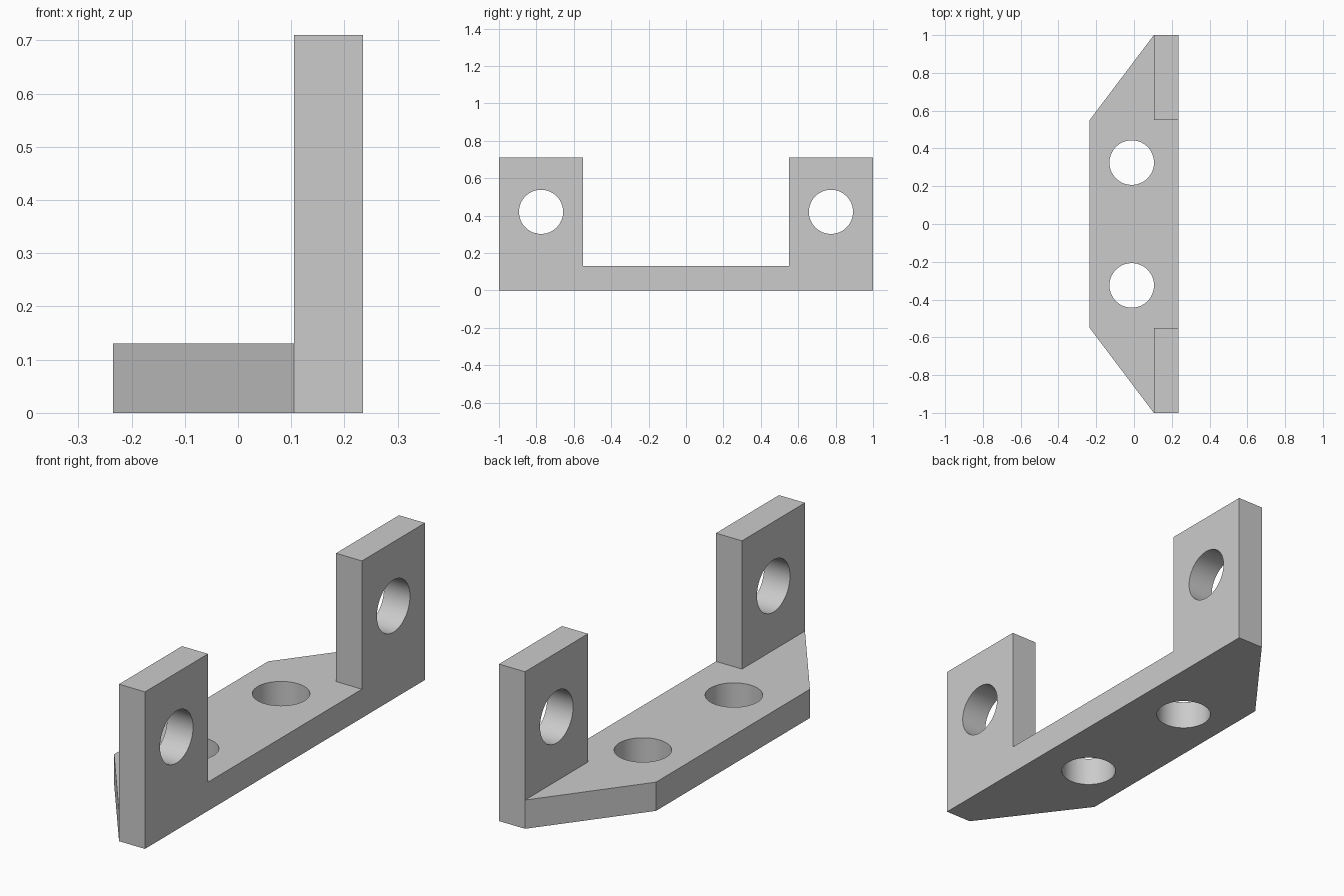
import bpy, bmesh, math
from mathutils import Matrix, Vector

if "Cube" in bpy.data.objects:
    bpy.data.objects.remove(bpy.data.objects["Cube"], do_unlink=True)

# Main dimensions
THICK = 0.13       # plate thickness
HEIGHT = 0.71      # top of the tabs
FRONT, BACK = -0.235, 0.235
WALL = BACK - THICK
INNER, END = 0.55, 1.0
HOLE_R = 0.118

grey = bpy.data.materials.new("light_grey_metal")
grey.use_nodes = True
colour = (0.6, 0.6, 0.6, 1)
grey.diffuse_color = colour
grey.node_tree.nodes["Principled BSDF"].inputs["Base Color"].default_value = colour


def raise_faces(bm, faces, height, keep):
    """Extrude faces straight up and return the new top faces."""
    out = bmesh.ops.extrude_face_region(bm, geom=faces, use_keep_orig=keep)["geom"]
    verts = [g for g in out if isinstance(g, bmesh.types.BMVert)]
    bmesh.ops.translate(bm, verts=verts, vec=(0, 0, height))
    return [g for g in out if isinstance(g, bmesh.types.BMFace)]


# Floor plan: tapered plate with a rectangular tab foot at each end
bm = bmesh.new()
half = [(FRONT, INNER), (WALL, END), (BACK, END), (BACK, INNER), (WALL, INNER)]
far = [bm.verts.new((x, y, 0)) for x, y in half]
near = [bm.verts.new((x, -y, 0)) for x, y in half]
bm.faces.new([far[i] for i in (0, 1, 4, 3)] + [near[i] for i in (3, 4, 1, 0)])
bm.faces.new(far[1:])
bm.faces.new(near[:0:-1])

# Raise the plate, then the two tabs
tops = raise_faces(bm, bm.faces[:], THICK, True)
feet = [f for f in tops if len(f.verts) == 4]
raise_faces(bm, feet, HEIGHT - THICK, False)
bmesh.ops.recalc_face_normals(bm, faces=bm.faces[:])
bmesh.ops.dissolve_limit(bm, angle_limit=0.01, verts=bm.verts[:], edges=bm.edges[:])
mesh = bpy.data.meshes.new("mounting_bracket")
bm.to_mesh(mesh)
bm.free()
bracket = bpy.data.objects.new("mounting_bracket", mesh)
bpy.context.collection.objects.link(bracket)
mesh.materials.append(grey)

# Cutter for the bolt holes: two through the plate, two through the tabs
bm = bmesh.new()
for side in (-1, 1):
    for centre, turn in (
        (Vector((-0.012, side * 0.325, THICK / 2)), 0),
        (Vector((BACK - THICK / 2, side * 0.775, 0.42)), math.pi / 2),
    ):
        bmesh.ops.create_cone(
            bm, cap_ends=True, segments=64, radius1=HOLE_R, radius2=HOLE_R, depth=THICK * 2,
            matrix=Matrix.Translation(centre) @ Matrix.Rotation(turn, 4, "Y"))
cut_mesh = bpy.data.meshes.new("hole_cutter")
bm.to_mesh(cut_mesh)
bm.free()
cut_mesh.materials.append(grey)
cutter = bpy.data.objects.new("hole_cutter", cut_mesh)
cutter.hide_render = True
bpy.context.collection.objects.link(cutter)

# Drill the holes
drill = bracket.modifiers.new("bolt_holes", "BOOLEAN")
drill.operation = "DIFFERENCE"
drill.solver = "EXACT"
drill.object = cutter
bpy.ops.object.select_all(action="DESELECT")
bracket.select_set(True)
bpy.context.view_layer.objects.active = bracket
bpy.ops.object.modifier_apply(modifier=drill.name)
bpy.data.objects.remove(cutter, do_unlink=True)

# Round hole walls, crisp edges elsewhere
bpy.ops.object.shade_smooth_by_angle(angle=math.radians(30))
